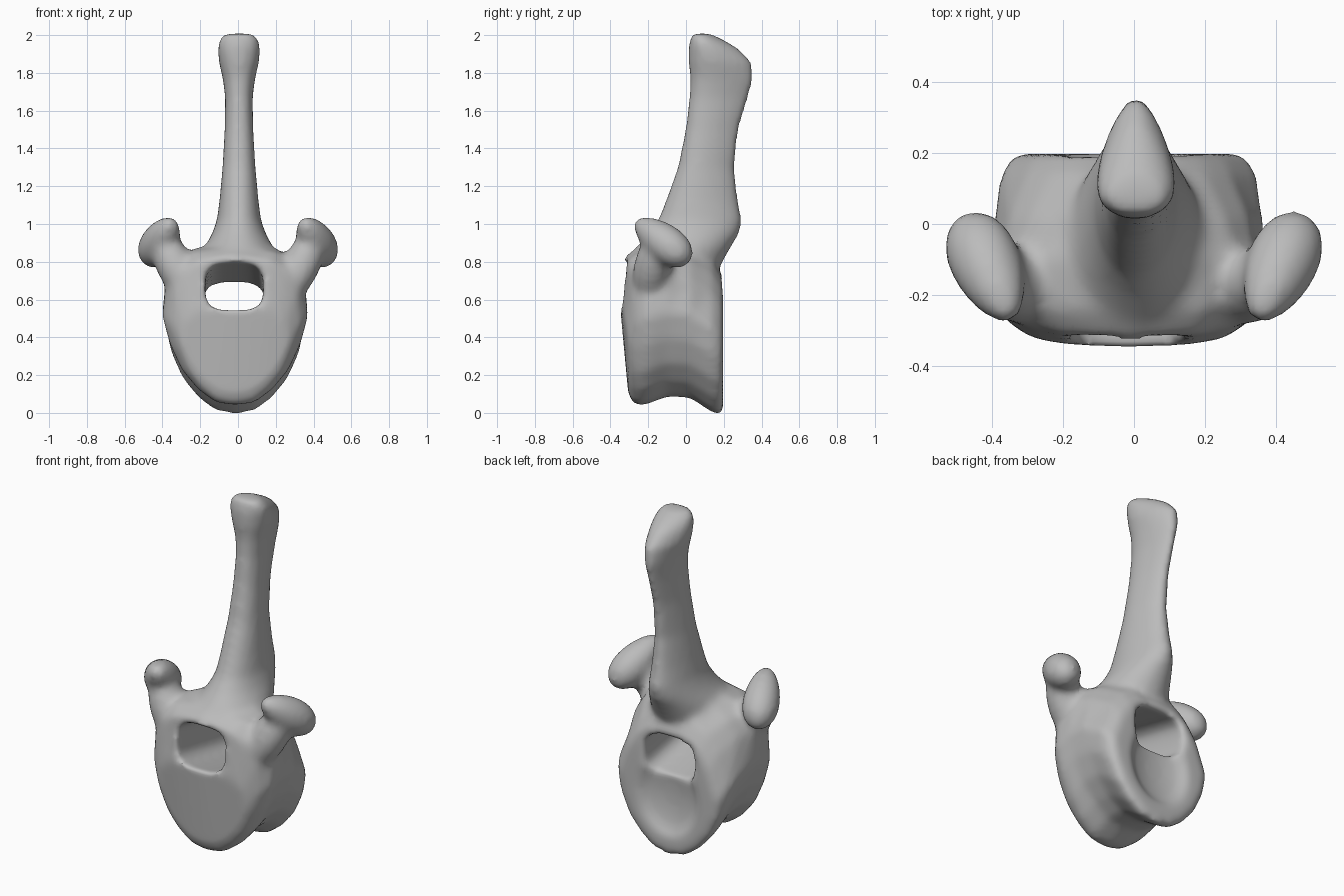
import bpy, bmesh, math
from mathutils import Vector, Matrix

cube = bpy.data.objects.get("Cube")
if cube:
    bpy.data.objects.remove(cube, do_unlink=True)

bone = bpy.data.materials.new("bone grey")
bone.use_nodes = True
bone.diffuse_color = (0.5, 0.5, 0.5, 1)
bone.node_tree.nodes["Principled BSDF"].inputs["Base Color"].default_value = (0.5, 0.5, 0.5, 1)


def finish(name, bm):
    bmesh.ops.recalc_face_normals(bm, faces=bm.faces)
    mesh = bpy.data.meshes.new(name)
    bm.to_mesh(mesh)
    bm.free()
    mesh.materials.append(bone)
    obj = bpy.data.objects.new(name, mesh)
    bpy.context.collection.objects.link(obj)
    return obj


def loft(name, rings):
    """Skin a closed tube through rings of equal point count."""
    bm = bmesh.new()
    rows = [[bm.verts.new(p) for p in ring] for ring in rings]
    n = len(rows[0])
    for a, b in zip(rows, rows[1:]):
        for i in range(n):
            j = (i + 1) % n
            bm.faces.new((a[i], a[j], b[j], b[i]))
    for row in (rows[0], rows[-1]):
        cap = bm.faces.new(row)
        bmesh.ops.triangulate(bm, faces=[cap])
    return finish(name, bm)


def ellipsoid(name, start, end, radius, taper=0):
    """Ellipsoid along start to end; taper widens it towards the end."""
    a, b = Vector(start), Vector(end)
    bm = bmesh.new()
    bmesh.ops.create_icosphere(bm, subdivisions=3, radius=1)
    for v in bm.verts:
        v.co.xy *= 1 + taper * v.co.z
    turn = (b - a).to_track_quat('Z', 'Y').to_matrix().to_4x4()
    size = Matrix.Diagonal((radius, radius, (b - a).length / 2, 1))
    bm.transform(Matrix.Translation((a + b) / 2) @ turn @ size)
    return finish(name, bm)


def body_ring(y, width, low, high, pinch, bow, lean):
    """Shield outline; pinch narrows its top, bow and lean curve it in depth."""
    outline = [(0, 0), (.02, .28), (.1, .52), (.22, .74), (.38, .9),
               (.55, 1), (.78, .95), (.9, .8), (.97, .55), (1, 0)]
    half = [(w * width * (1 - pinch * max(0, t - .5) * 2), low + t * (high - low))
            for t, w in outline]
    full = half + [(-x, z) for x, z in half[-2:0:-1]]
    return [(x - .015, y + bow * (x / width) ** 2 + lean * max(0, .5 - z), z) for x, z in full]


def spine_ring(z, width, front, back, pinch):
    mid, depth = (front + back) / 2, (back - front) / 2
    ring = []
    for i in range(20):
        a = math.tau * i / 20
        x = width * math.sin(a) * (1 - pinch * math.cos(a)) / (1 + pinch / 5)
        ring.append((x + .005, mid + depth * math.cos(a), z))
    return ring


def canal_ring(y, width, low, high):
    ring = []
    for i in range(28):
        a = math.tau * i / 28
        c, s = math.cos(a), math.sin(a)
        ring.append((math.copysign(abs(c) ** .6, c) * width - .02, y,
                     (low + high) / 2 + math.copysign(abs(s) ** .6, s) * (high - low) / 2))
    return ring


# Body with the arch above it, lofted front to back
body = loft("vertebra", [body_ring(*s) for s in (
    (-.35, .29, .10, .57, 0, .03, .11), (-.325, .345, .04, .83, 0, .05, .11),
    (-.25, .385, .04, .88, 0, .04, .07), (-.1, .385, .085, .90, 0, 0, 0),
    (.02, .385, .08, .88, .15, 0, 0), (.14, .375, .0, .82, .35, 0, 0),
    (.197, .335, -.01, .72, .3, 0, 0))])

# Tall spine, blunt in front and narrow behind
spine = loft("spine", [spine_ring(*s) for s in (
    (.72, .23, -.28, .15, .1), (.87, .19, -.27, .235, .1), (.95, .145, -.2, .285, .1),
    (1.02, .12, -.15, .3, .15), (1.12, .107, -.11, .28, .2), (1.3, .09, -.045, .26, .3),
    (1.5, .078, -.005, .285, .35), (1.67, .075, .015, .335, .35),
    (1.77, .088, .02, .363, .35), (1.86, .11, .012, .35, .35),
    (1.93, .116, .012, .28, .35), (1.975, .11, .02, .2, .3), (2.008, .08, .03, .13, .2))])
parts = [spine]

# Side processes: a neck and a slanted knob, thicker at the rear, on each side
for side in (-1, 1):
    parts.append(ellipsoid("neck", (side * .25, -.22, .6), (side * .42, -.13, .96), .1))
    parts.append(ellipsoid("knob", (side * .345, -.27, 1.02), (side * .475, .02, .80), .1, .2))

# Hole through the arch, and the hollow in the rear face
canal = loft("canal_cutter", [canal_ring(-.5, .15, .58, .835), canal_ring(.4, .165, .40, .64)])
hollow = ellipsoid("hollow_cutter", (-.015, .2, .1), (-.015, .2, .58), .2)
hollow.data.transform(Matrix.Translation((0, .21, 0)) @ Matrix.Diagonal((1, .35, 1, 1))
                      @ Matrix.Translation((0, -.2, 0)))
# Shallow waists along the lower flanks
waists = [ellipsoid("waist_cutter", (s * .43 - .015, -.05, .62), (s * .2 - .015, -.05, .0), .075)
          for s in (-1, 1)]
cutters = [canal, hollow] + waists

bpy.ops.object.select_all(action='DESELECT')
for obj in parts + [body]:
    obj.select_set(True)
bpy.context.view_layer.objects.active = body
bpy.ops.object.join()


def apply(kind, **settings):
    mod = body.modifiers.new(kind.lower(), kind)
    for key, value in settings.items():
        setattr(mod, key, value)
    bpy.ops.object.modifier_apply(modifier=mod.name)


# Fuse the parts, carve them and soften the joins
apply('REMESH', mode='VOXEL', voxel_size=.02)
for cutter in cutters:
    cutter.hide_render = True
    apply('BOOLEAN', operation='DIFFERENCE', object=cutter, solver='EXACT')
    bpy.data.objects.remove(cutter, do_unlink=True)
apply('REMESH', mode='VOXEL', voxel_size=.018)
apply('SMOOTH', factor=.5, iterations=8)
body.data.materials.clear()
body.data.materials.append(bone)
bpy.ops.object.shade_smooth_by_angle(angle=math.radians(50))
